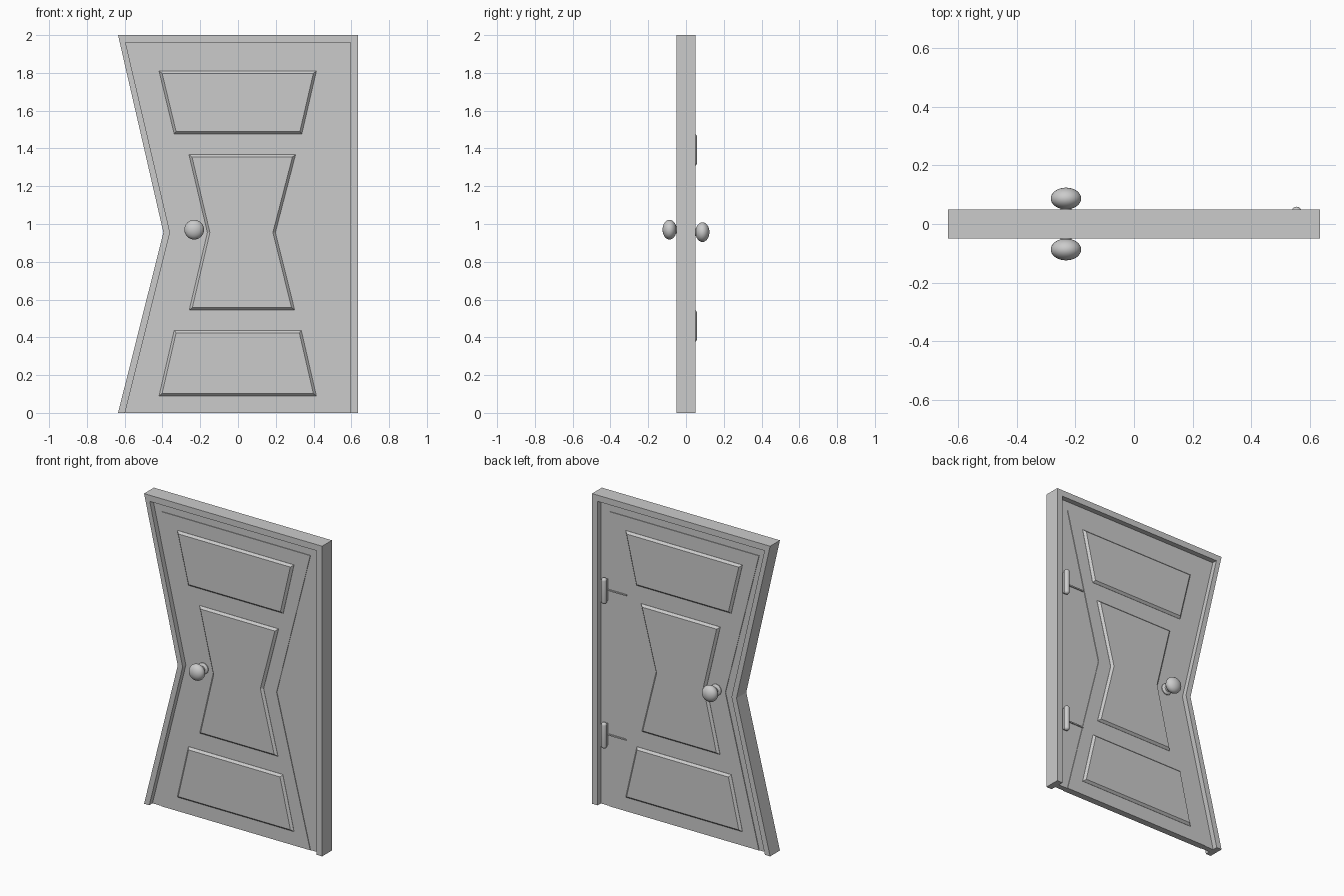
import bpy, bmesh, math

if "Cube" in bpy.data.objects:
    bpy.data.objects.remove(bpy.data.objects["Cube"])


def prism(name, outline, half, rim=0.0, raise_by=0.0):
    """Extrude an x/z outline to y = -half..half, optionally raising a bevelled field on both faces."""
    bm = bmesh.new()
    face = bm.faces.new([bm.verts.new((x, -half, z)) for x, z in outline])
    ext = bmesh.ops.extrude_face_region(bm, geom=[face], use_keep_orig=True)
    verts = [v for v in ext["geom"] if isinstance(v, bmesh.types.BMVert)]
    bmesh.ops.translate(bm, verts=verts, vec=(0, 2 * half, 0))
    bmesh.ops.recalc_face_normals(bm, faces=bm.faces)
    if rim:
        bm.normal_update()
        for cap in [f for f in bm.faces if abs(f.normal.y) > 0.9]:
            bmesh.ops.inset_region(bm, faces=[cap], thickness=rim, depth=raise_by,
                                   use_even_offset=True)
    return finish(name, bm)


def lathe(name, profile, location, axis, steps=32):
    """Spin (radius, height) points around z, then aim along the chosen axis."""
    bm = bmesh.new()
    vs = [bm.verts.new((r, 0, h)) for r, h in profile]
    es = [bm.edges.new(p) for p in zip(vs, vs[1:])]
    bmesh.ops.spin(bm, geom=vs + es, cent=(0, 0, 0), axis=(0, 0, 1),
                   angle=2 * math.pi, steps=steps)
    bmesh.ops.remove_doubles(bm, verts=bm.verts, dist=1e-5)
    bmesh.ops.recalc_face_normals(bm, faces=bm.faces)
    ob = finish(name, bm)
    ob.location = location
    ob.rotation_euler = axis
    bpy.context.view_layer.objects.active = ob
    ob.select_set(True)
    bpy.ops.object.shade_smooth_by_angle(angle=math.radians(40))
    ob.select_set(False)
    return ob


def finish(name, bm):
    me = bpy.data.meshes.new(name)
    bm.to_mesh(me)
    bm.free()
    ob = bpy.data.objects.new(name, me)
    bpy.context.collection.objects.link(ob)
    return ob


MID = 0.955  # height of the pinch

# Door frame: pinched on the latch side, straight on the hinge side, open at the floor
prism("door_frame", [(-0.635, 0), (-0.395, MID), (-0.635, 2), (0.635, 2), (0.635, 0),
                     (0.595, 0), (0.595, 1.96), (-0.595, 1.96), (-0.36, MID), (-0.598, 0)], 0.05)

# Thin backing that fills the frame around the leaf
prism("door_surround", [(-0.598, 0), (-0.36, MID), (-0.595, 1.96), (0.595, 1.96), (0.595, 0)], 0.017)

# Hourglass door leaf
prism("door_leaf", [(-0.535, 0), (-0.295, MID), (-0.535, 1.9), (0.53, 1.9), (0.29, MID), (0.53, 0)], 0.021)

# Raised panels, on both faces
panels = {
    "top_panel": [(-0.418, 1.81), (0.415, 1.81), (0.338, 1.477), (-0.338, 1.477)],
    "middle_panel": [(-0.26, 1.368), (0.305, 1.368), (0.198, MID), (0.3, 0.545),
                     (-0.258, 0.545), (-0.162, MID)],
    "bottom_panel": [(-0.338, 0.437), (0.335, 0.437), (0.415, 0.09), (-0.418, 0.09)],
}
for name, outline in panels.items():
    prism(name, outline, 0.022, 0.013, 0.014)

# Knobs: rosette, neck and flattened ball
ball = [(0.052 * math.sin(a), 0.087 - 0.037 * math.cos(a))
        for a in [math.radians(22 + 158 * i / 14) for i in range(15)]]
ball[-1] = (0, 0.124)
knob = [(0, 0.018), (0.036, 0.018), (0.036, 0.026), (0.03, 0.031), (0.02, 0.035)] + ball
lathe("front_knob", knob, (-0.232, 0, 0.97), (math.pi / 2, 0, 0))
lathe("back_knob", knob, (-0.232, 0, 0.957), (-math.pi / 2, 0, 0))

# Hinges on the back: rounded barrel plus a slim strap reaching the leaf
barrel = [(0, -0.083), (0.010, -0.081), (0.016, -0.074), (0.017, -0.068),
          (0.017, 0.068), (0.016, 0.074), (0.010, 0.081), (0, 0.083)]
for label, z in (("upper", 1.392), ("lower", 0.46)):
    lathe(label + "_hinge_barrel", barrel, (0.555, 0.042, z), (0, 0, 0), 20)
    strap = prism(label + "_hinge_strap", [(0.41, z - 0.004), (0.555, z - 0.004),
                                           (0.555, z + 0.004), (0.41, z + 0.004)], 0.004)
    strap.location.y = 0.02
    knuckle = prism(label + "_hinge_leaf", [(0.545, z - 0.07), (0.565, z - 0.07),
                                            (0.565, z + 0.07), (0.545, z + 0.07)], 0.012)
    knuckle.location.y = 0.025
